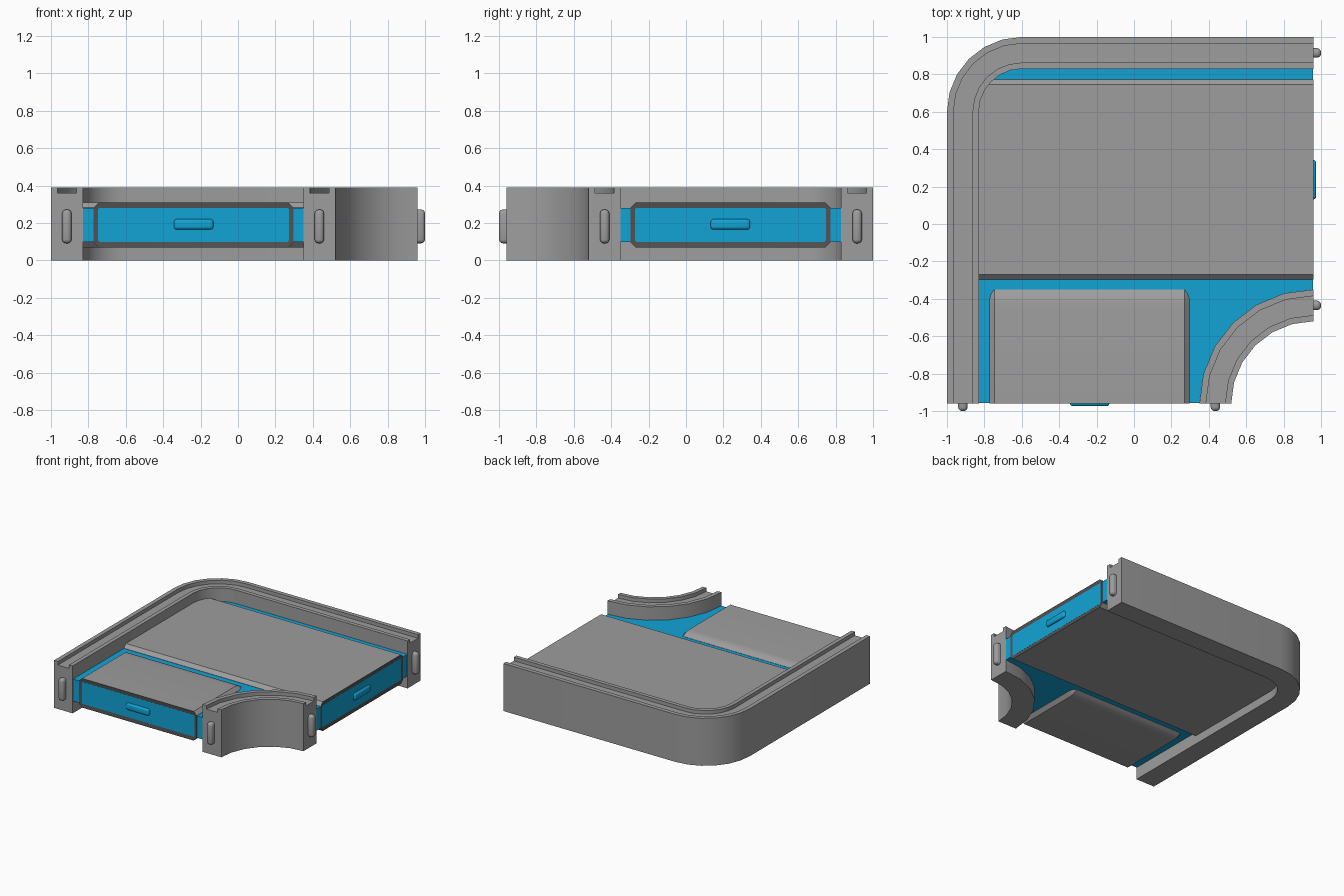
import bpy, bmesh, math
from mathutils import Vector

if "Cube" in bpy.data.objects:
    bpy.data.objects.remove(bpy.data.objects["Cube"])


def material(name, rgb):
    m = bpy.data.materials.new(name)
    m.diffuse_color = (*rgb, 1)
    m.use_nodes = True
    m.node_tree.nodes["Principled BSDF"].inputs["Base Color"].default_value = m.diffuse_color
    return m


GREY = material("light grey", (0.34, 0.34, 0.34))
DARK = material("dark grey", (0.085, 0.085, 0.085))
BLUE = material("bright blue", (0.006, 0.37, 0.67))
END = 0.96      # the two open ends lie at y = -END and x = END
H = 0.39        # wall height
MID = 0.19      # mid height of the duct


def turn(p):
    """Reflect a point from the front opening to the right opening."""
    return (-p[1], -p[0], p[2])


def finish(name, bm, *mats, smooth=None):
    bmesh.ops.recalc_face_normals(bm, faces=bm.faces)
    me = bpy.data.meshes.new(name)
    bm.to_mesh(me)
    bm.free()
    ob = bpy.data.objects.new(name, me)
    bpy.context.collection.objects.link(ob)
    for m in mats:
        me.materials.append(m)
    if smooth:
        bpy.context.view_layer.objects.active = ob
        ob.select_set(True)
        bpy.ops.object.shade_smooth_by_angle(angle=math.radians(smooth))
        ob.select_set(False)
    return ob


def loft(bm, sections):
    """Join matching closed sections and cap both ends; returns the first cap."""
    rings = [[bm.verts.new(p) for p in s] for s in sections]
    n = len(rings[0])
    for a, b in zip(rings, rings[1:]):
        for i in range(n):
            j = (i + 1) % n
            bm.faces.new((a[i], a[j], b[j], b[i]))
    bm.faces.new(rings[-1])
    return bm.faces.new(rings[0])


def arc(cx, cy, r, steps=6):
    """Quarter arc from due left to due back."""
    angles = [math.pi - i * math.pi / 2 / steps for i in range(steps + 1)]
    return [(cx + r * math.cos(a), cy + r * math.sin(a)) for a in angles]


def outer_path(r):
    return [(-0.6 - r, -END)] + arc(-0.6, 0.6, r) + [(END, 0.6 + r)]


def inner_path(r):
    return arc(END, -END, r)


def wall(name, path, r0, r1):
    """Wall with a groove in its top, swept between radii r0 and r1."""
    a, b = r0 + 0.033, r1 - 0.035
    profile = [(r0, 0), (r1, 0), (r1, H), (b, H), (b, H - 0.03),
               (a, H - 0.03), (a, H), (r0, H)]
    lines = [[(x, y, z) for x, y in path(r)] for r, z in profile]
    bm = bmesh.new()
    loft(bm, list(zip(*lines)))
    finish(name, bm, GREY, smooth=20)


# Walls
wall("outer_wall", outer_path, 0.23, 0.40)
wall("inner_wall", inner_path, 0.44, 0.61)

# Blue core between the walls
bm = bmesh.new()
e = END - 0.003
outline = outer_path(0.23) + inner_path(0.61)[::-1]
outline = [(min(x, e), max(y, -e)) for x, y in outline]
loft(bm, [[(x, y, z) for x, y in outline] for z in (0.10, 0.28)])
finish("blue_core", bm, BLUE)


def panel(name, stations, flip):
    """Chamfered panel; stations are (y, half height) from the open end."""
    x0, x1, c = -0.773, 0.297, 0.028
    sections = []
    for y, h in stations:
        s = [(x0 + c, h), (x1 - c, h), (x1, h - c), (x1, c - h),
             (x1 - c, -h), (x0 + c, -h), (x0, c - h), (x0, h - c)]
        pts = [(x, y, MID + z) for x, z in s]
        sections.append([turn(p) for p in pts] if flip else pts)
    bm = bmesh.new()
    cap = loft(bm, sections)
    bmesh.ops.recalc_face_normals(bm, faces=bm.faces)
    cap.material_index = 1
    # framed, slightly recessed end plate
    ring = bmesh.ops.inset_region(bm, faces=[cap], thickness=0.034, depth=-0.004)
    for f in ring["faces"]:
        f.material_index = 1
    finish(name, bm, GREY, DARK, smooth=25)


panel("front_panel", [(-END, 0.12), (-0.43, 0.12), (-0.40, 0.117),
                      (-0.375, 0.109), (-0.35, 0.092)], False)
panel("main_panel", [(-END, 0.12), (0.83, 0.12)], True)


def block(name, x, w, d, h, out, bevel, mat, flip):
    """Rounded block standing out from an opening to the distance 'out'."""
    bm = bmesh.new()
    bmesh.ops.create_cube(bm, size=1)
    for v in bm.verts:
        p = (x + v.co.x * w, -out + d / 2 + v.co.y * d, 0.182 + v.co.z * h)
        if mat is BLUE:
            p = (p[0], p[1], p[2] + 0.011)
        v.co = Vector(turn(p) if flip else p)
    bmesh.ops.recalc_face_normals(bm, faces=bm.faces)
    bmesh.ops.bevel(bm, geom=bm.edges[:], offset=bevel, segments=3,
                    profile=0.5, affect='EDGES')
    finish(name, bm, mat, smooth=40)


# Connector pegs on the wall ends and blue tabs on the end plates
for flip, side in ((False, "front"), (True, "right")):
    block(side + "_outer_peg", -0.915, 0.05, 0.10, 0.18, 1.0, 0.02, GREY, flip)
    block(side + "_inner_peg", 0.435, 0.05, 0.10, 0.18, 1.0, 0.02, GREY, flip)
    block(side + "_tab", -0.237, 0.21, 0.06, 0.055, 0.974, 0.014, BLUE, flip)
